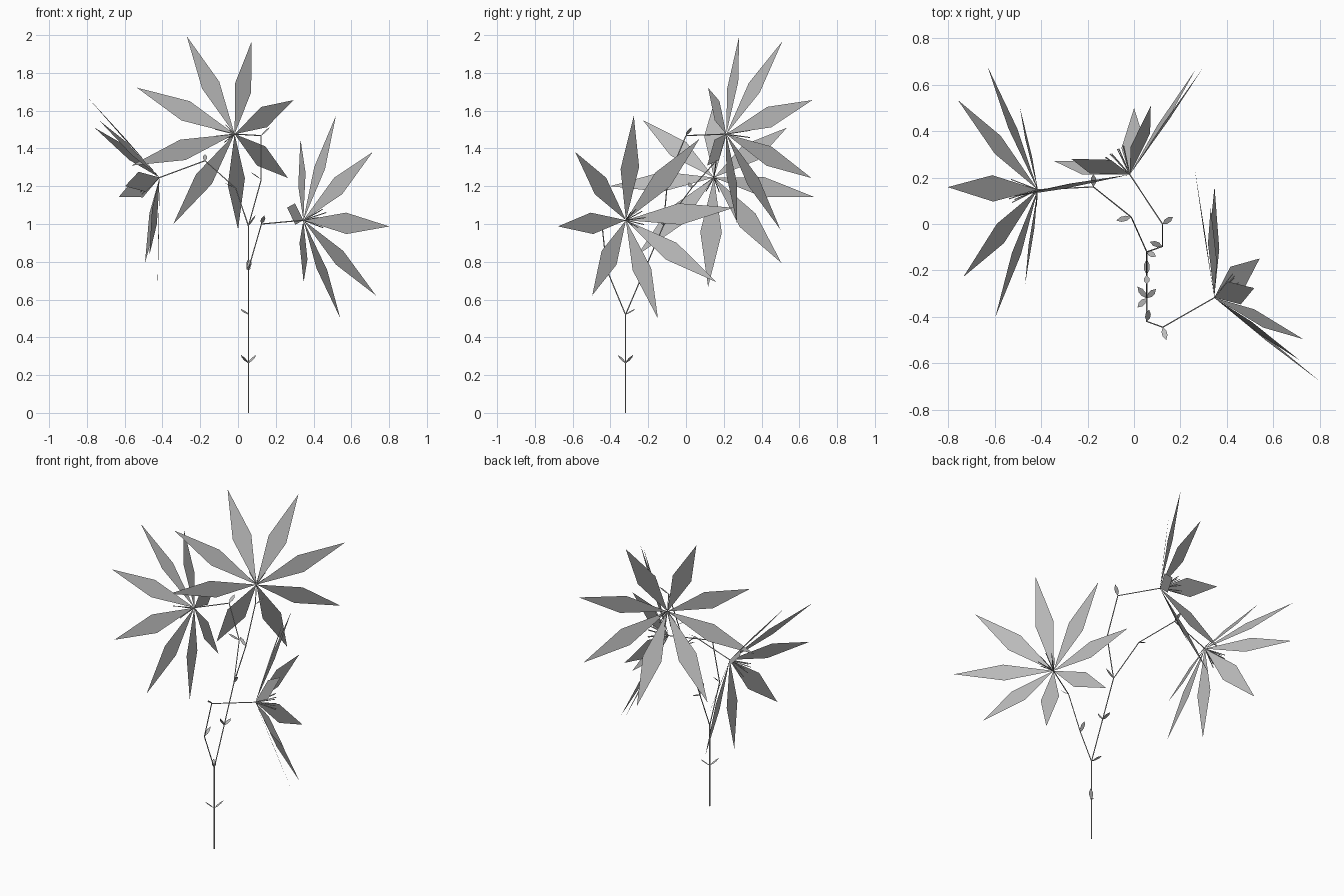
import bpy, bmesh, math
from mathutils import Vector, Quaternion

cube = bpy.data.objects.get("Cube")
if cube:
    bpy.data.objects.remove(cube, do_unlink=True)

grey = bpy.data.materials.new("plant grey")
grey.use_nodes = True
grey.diffuse_color = (0.5, 0.5, 0.5, 1)
grey.node_tree.nodes["Principled BSDF"].inputs["Base Color"].default_value = (0.5, 0.5, 0.5, 1)


def finish(bm, name):
    mesh = bpy.data.meshes.new(name)
    bm.to_mesh(mesh)
    bm.free()
    mesh.materials.append(grey)
    obj = bpy.data.objects.new(name, mesh)
    bpy.context.collection.objects.link(obj)
    return obj


def rod(bm, a, b, radius):
    """Thin six-sided rod from a to b."""
    a, b = Vector(a), Vector(b)
    turn = (b - a).to_track_quat('Z', 'Y').to_matrix().to_4x4()
    turn.translation = (a + b) / 2
    bmesh.ops.create_cone(bm, cap_ends=True, segments=6, radius1=radius,
                          radius2=radius, depth=(b - a).length, matrix=turn)


def blade(bm, base, tip, side, outline):
    """Flat blade; outline lists (fraction along, half width) between base and tip."""
    along = tip - base
    left = [base + along * t + side * w for t, w in outline]
    right = [base + along * t - side * w for t, w in reversed(outline)]
    bm.faces.new([bm.verts.new(p) for p in [base, *left, tip, *right]])


# Joints of the branching stem
root = (0.055, -0.32, 0)
fork = (0.055, -0.32, 0.52)
low_joint, low_bend = (0.055, -0.42, 0.76), (0.124, -0.445, 1.0)
high_fork = (0.055, -0.12, 0.99)
top_joint, top_bend = (0.123, -0.097, 1.235), (0.123, 0.0, 1.468)
side_joint, side_bend = (-0.012, 0.03, 1.19), (-0.175, 0.16, 1.335)
low_heart, top_heart, side_heart = (0.346, -0.318, 1.02), (-0.018, 0.213, 1.476), (-0.415, 0.148, 1.246)

stems = {
    "main_stem": [root, fork, high_fork],
    "low_branch": [fork, low_joint, low_bend, low_heart],
    "top_branch": [high_fork, top_joint, top_bend, top_heart],
    "side_branch": [high_fork, side_joint, side_bend, side_heart],
}
for name, path in stems.items():
    bm = bmesh.new()
    for a, b in zip(path, path[1:]):
        rod(bm, a, b, 0.003)
    finish(bm, name)

# Small leaves at the joints: base, offset of the tip
leaves = [
    ((0.055, -0.32, 0.262), (0.04, 0.04, 0.045)),
    ((0.055, -0.32, 0.262), (-0.04, -0.04, 0.045)),
    (fork, (-0.04, 0.05, 0.03)),
    (low_joint, (0.01, 0.05, 0.05)),
    (low_bend, (0.015, -0.055, 0.045)),
    ((0.055, -0.22, 0.755), (0, -0.04, 0.06)),
    ((0.055, -0.22, 0.755), (0, 0.07, 0.02)),
    (high_fork, (0.04, -0.02, 0.06)),
    (top_joint, (-0.055, 0.02, 0.04)),
    (top_bend, (0.045, 0.03, 0.045)),
    (side_joint, (-0.065, -0.015, 0.03)),
    (side_bend, (0, 0.055, 0.035)),
]
bm = bmesh.new()
for base, offset in leaves:
    base, offset = Vector(base), Vector(offset)
    side = offset.cross(Vector((0, 0, 1))).normalized()
    blade(bm, base, base + offset, side, [(0.33, 0.011), (0.67, 0.011)])
finish(bm, "leaves")

# Flowers: eight diamond petals in a wide cone, with a tight cone of stamens
COUNT, LENGTH = 8, 0.581
flowers = [
    ("top_flower", top_bend, top_heart, (-0.255, 0.07, 0.52)),
    ("side_flower", side_bend, side_heart, (-0.21, 0.525, -0.10)),
    ("low_flower", low_bend, low_heart, (0.164, 0.037, 0.55)),
]
for name, back, heart, first in flowers:
    heart = Vector(heart)
    axis = (heart - Vector(back)).normalized()
    first = Vector(first)
    radial = (first - axis * first.dot(axis)).normalized()
    petals, stamens = bmesh.new(), bmesh.new()
    for i in range(COUNT):
        out = Quaternion(axis, math.tau * i / COUNT) @ radial
        lean = math.radians(68.5)
        tip = heart + LENGTH * (axis * math.cos(lean) + out * math.sin(lean))
        blade(petals, heart, tip, axis.cross(out), [(0.5, 0.057)])
        lean = math.radians(22.5)
        rod(stamens, heart, heart + 0.13 * (axis * math.cos(lean) + out * math.sin(lean)), 0.0025)
    finish(petals, name + "_petals")
    finish(stamens, name + "_stamens")
